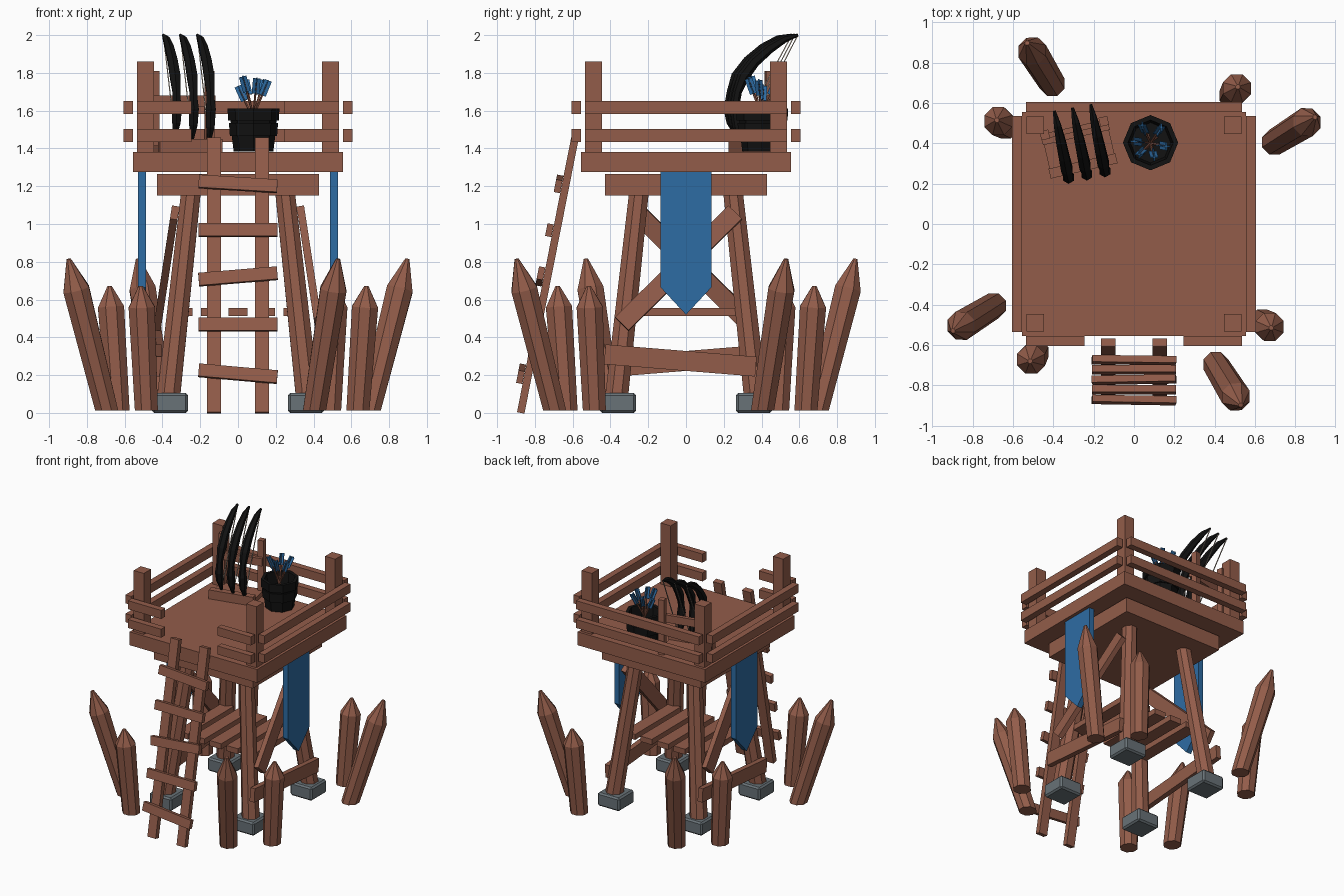
import bpy, bmesh, math
from mathutils import Vector, Matrix

if "Cube" in bpy.data.objects:
    bpy.data.objects.remove(bpy.data.objects["Cube"])


def material(name, rgb):
    m = bpy.data.materials.new(name)
    m.diffuse_color = (*rgb, 1)
    m.use_nodes = True
    m.node_tree.nodes["Principled BSDF"].inputs["Base Color"].default_value = m.diffuse_color
    return m


WOOD = material("brown wood", (0.29, 0.108, 0.068))
BLUE = material("blue cloth", (0.027, 0.150, 0.37))
STONE = material("grey stone", (0.14, 0.168, 0.185))
BLACK = material("black", (0.006, 0.006, 0.006))
STRING = material("pale string", (0.48, 0.40, 0.33))


def finish(name, bm, mat):
    bmesh.ops.recalc_face_normals(bm, faces=bm.faces)
    me = bpy.data.meshes.new(name)
    bm.to_mesh(me)
    bm.free()
    me.materials.append(mat)
    ob = bpy.data.objects.new(name, me)
    bpy.context.collection.objects.link(ob)
    return ob


def box(name, lo, hi, mat=WOOD, turn=None):
    """Box between two corners, optionally transformed."""
    lo, hi = Vector(lo), Vector(hi)
    bm = bmesh.new()
    bmesh.ops.create_cube(bm, size=1, matrix=Matrix.Translation((lo + hi) / 2) @ Matrix.Diagonal((*(hi - lo), 1)))
    if turn:
        bm.transform(turn)
    return finish(name, bm, mat)


def plank(name, p, q, normal, width, thick, mat=WOOD):
    """Board from p to q, thin along the normal."""
    p, q, n = Vector(p), Vector(q), Vector(normal)
    d = (q - p).normalized()
    side = n.cross(d).normalized()
    n = d.cross(side)
    rot = Matrix((d, side, n)).transposed().to_4x4()
    h = (q - p).length / 2
    return box(name, (-h, -width / 2, -thick / 2), (h, width / 2, thick / 2), mat,
               Matrix.Translation((p + q) / 2) @ rot)


def tube(name, path, radii, sides, mat, wide=1, flat_ends=False):
    """Skin rings of the given radii along a path."""
    path = [Vector(p) for p in path]
    bm = bmesh.new()
    rings = []
    for i, (p, r) in enumerate(zip(path, radii)):
        t = (path[min(i + 1, len(path) - 1)] - path[max(i - 1, 0)]).normalized()
        if flat_ends and i == 0:
            t = Vector((0, 0, 1))
        u = Vector((1, 0, 0))
        u = (u - t * u.dot(t)).normalized()
        v = t.cross(u)
        rings.append([bm.verts.new(p + r * (wide * u * math.cos(a) + v * math.sin(a)))
                      for a in (2 * math.pi * (k + .5) / sides for k in range(sides))])
    for a, b in zip(rings, rings[1:]):
        for k in range(sides):
            j = (k + 1) % sides
            bm.faces.new((a[k], a[j], b[j], b[k]))
    bm.faces.new(rings[0])
    bm.faces.new(rings[-1])
    return finish(name, bm, mat)


# Deck and the slab under it
box("deck", (-.555, -.555, 1.275), (.555, .555, 1.38))
box("under_deck", (-.43, -.43, 1.15), (.43, .43, 1.265))

# Corner posts, legs and foot stones
for sx in (-1, 1):
    for sy in (-1, 1):
        c = Vector((sx * .49, sy * .49, 0))
        box("corner_post", c + Vector((-.044, -.044, 1.38)), c + Vector((.044, .044, 1.86)))
        tube("leg", [(sx * .37, sy * .37, .06), (sx * .25, sy * .25, 1.16)], (.066, .056), 8, WOOD)
        f = Vector((sx * .36, sy * .36, 0))
        stone = box("foot_stone", f + Vector((-.095, -.095, 0)), f + Vector((.095, .095, .105)), STONE)
        b = stone.modifiers.new("bevel", 'BEVEL')
        b.width = .012
        b.segments = 1

# Railings: two rails per side, with a gap at the ladder
for z in (1.435, 1.583):
    for s in (-1, 1):
        lo, hi = sorted((s * .555, s * .605))
        box("side_rail", (lo, -.535, z), (hi, .535, z + .067))
        lo, hi = sorted((s * .245, s * .535))
        box("front_rail", (lo, -.605, z), (hi, -.555, z + .067))
    box("back_rail", (-.535, .555, z), (.535, .605, z + .067))

# Side braces and banners, right side turned half round for the left
for s in (-1, 1):
    plank("diagonal_brace", (s * .425, s * -.34, .47), (s * .335, s * .26, 1.06), (s, 0, .15), .1, .04)
    plank("low_brace", (s * .425, s * -.43, .31), (s * .425, s * .37, .245), (s, 0, 0), .105, .04)
    bm = bmesh.new()
    outline = [(-.135, 1.275), (.135, 1.275), (.135, .665), (0, .52), (-.135, .665)]
    face = bm.faces.new([bm.verts.new((s * .487, y, z)) for y, z in outline])
    ext = bmesh.ops.extrude_face_region(bm, geom=[face])
    bmesh.ops.translate(bm, vec=(s * .042, 0, 0), verts=[v for v in ext["geom"] if isinstance(v, bmesh.types.BMVert)])
    finish("banner", bm, BLUE)

# Slatted middle floor
for k in range(-2, 3):
    box("floor_slat", (k * .145 - .05, -.28, .512), (k * .145 + .05, .29, .555))

# Ladder
foot, top = Vector((0, -.875, 0)), Vector((0, -.588, 1.455))
along = (top - foot).normalized()
out = Vector((0, -along.z, along.y))
for s in (-1, 1):
    x = Vector((s * .127, 0, 0))
    plank("ladder_rail", foot + x, top + x, out, .072, .04)
for z, tilt in ((1.205, -.026), (.96, 0), (.715, .035), (.46, 0), (.2, -.037)):
    c = foot.lerp(top, z / 1.455) + out * .038
    h = Vector((.208, 0, 0)) + along * tilt / 2
    plank("ladder_rung", c - h, c + h, out, .068, .034)

# Ring of pointed stakes, repeated each quarter turn
for q in range(4):
    turn = Matrix.Rotation(q * math.pi / 2, 3, 'Z')
    for name, base, tip, cut in (("long_stake", (.695, .405, .012), (.897, .53, .815), .8),
                                 ("short_stake", (.635, -.485, .012), (.68, -.515, .672), .83)):
        a, b = turn @ Vector(base), turn @ Vector(tip)
        tube(name, [a, a.lerp(b, cut), b], (.066, .075, .012), 8, WOOD, flat_ends=True)

# Bow rack
rack = Matrix.Translation((-.275, .385, 0)) @ Matrix.Rotation(math.radians(13), 4, 'Z')
box("rack_front_bar", (-.17, -.125, 1.38), (.17, -.075, 1.45), turn=rack)
box("rack_base", (-.165, -.075, 1.38), (.165, .1, 1.415), turn=rack)
for s in (-1, 1):
    box("rack_upright", (s * .15 - .022, .07, 1.38), (s * .15 + .022, .115, 1.81), turn=rack)
box("rack_crossbar", (-.17, .045, 1.62), (.17, .075, 1.68), turn=rack)

# Bows with strings
arc = [(.57, 2.0), (.50, 1.98), (.42, 1.93), (.34, 1.86), (.28, 1.78), (.25, 1.70),
       (.243, 1.66), (.24, 1.61), (.25, 1.54), (.28, 1.46)]
radii = (.008, .02, .027, .03, .032, .024, .024, .031, .026, .01)
for k in range(3):
    pts = [Vector((-.395 + .215 * (.57 - y) + .09 * k, y + .016 * k - .01, z - (.012 * k if z < 1.6 else 0)))
           for y, z in arc]
    tube("bow", pts, radii, 6, BLACK)
    tube("bow_string", [pts[0], pts[-1]], (.004, .004), 4, STRING)

# Quiver bucket, turned from a profile
profile = [(0, 1.385), (.105, 1.385), (.115, 1.465), (.125, 1.465), (.13, 1.535), (.12, 1.535),
           (.122, 1.548), (.135, 1.548), (.137, 1.612), (.112, 1.612), (.1, 1.45), (0, 1.45)]
bm = bmesh.new()
verts = [bm.verts.new((r, 0, z)) for r, z in profile]
edges = [bm.edges.new(e) for e in zip(verts, verts[1:])]
bmesh.ops.spin(bm, geom=verts + edges, cent=(0, 0, 0), axis=(0, 0, 1), angle=2 * math.pi, steps=8)
bmesh.ops.remove_doubles(bm, verts=bm.verts, dist=.0005)
bm.transform(Matrix.Translation((.082, .403, 0)))
finish("arrow_bucket", bm, BLACK)

# Arrows with crossed feathers
for x, y, z in ((.04, .49, 1.76), (.135, .48, 1.76), (.16, .385, 1.76), (.1, .33, 1.77), (.025, .345, 1.78), (-.0, .41, 1.73)):
    head = Vector((x, y, z))
    base = Vector((.13 - x * .6, .64 - y * .6, 1.45))
    d = (head - base).normalized()
    tube("arrow_shaft", [base, head - d * .02], (.006, .006), 5, WOOD)
    for n in ((1, 0, 0), (0, 1, 0)):
        plank("arrow_feather", head - d * .085, head, n, .04, .006, BLUE)
